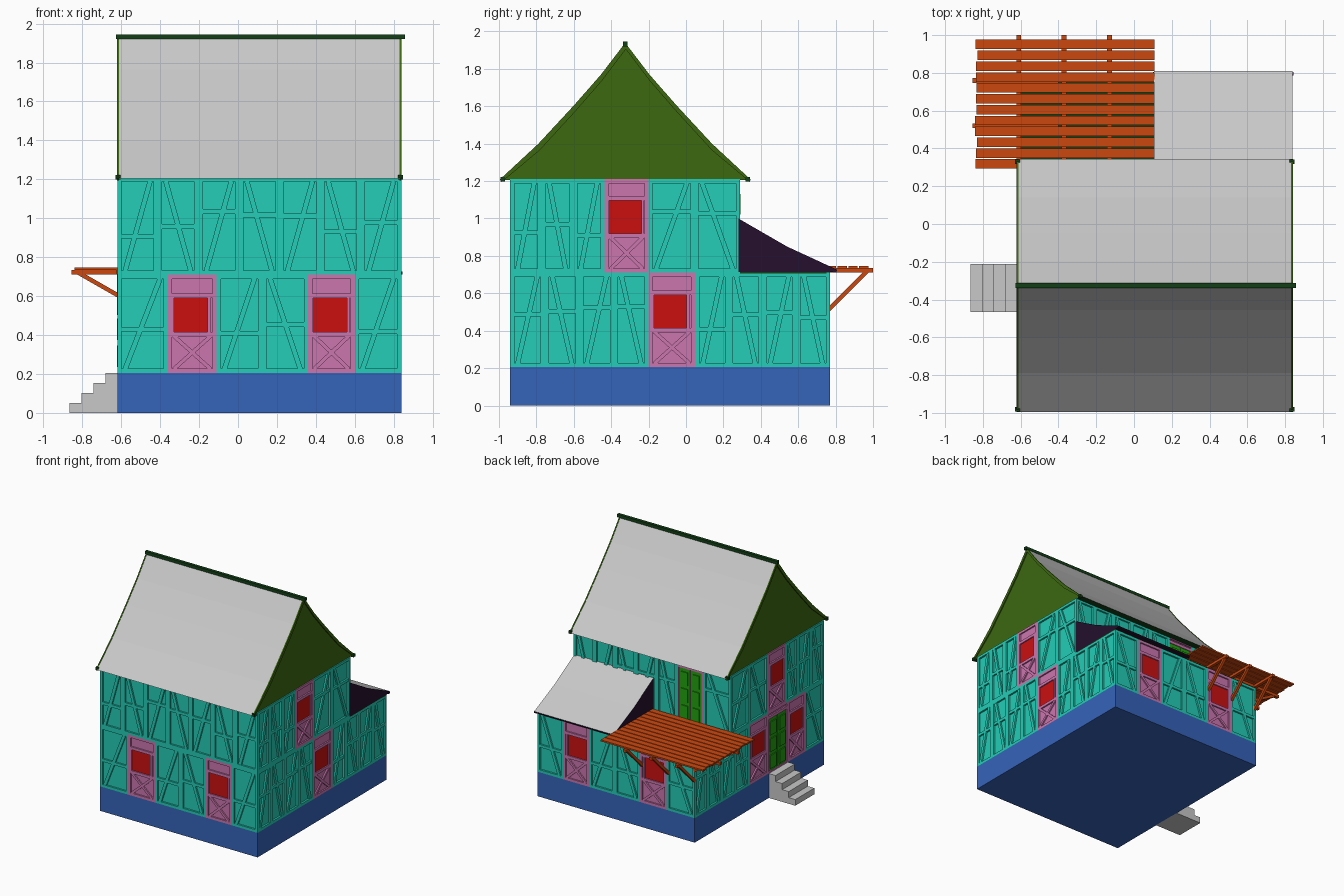
import bpy, bmesh, math, random
from mathutils import Vector, Matrix

random.seed(4)
cube = bpy.data.objects.get("Cube")
if cube:
    bpy.data.objects.remove(cube)

COLOURS = {
    "teal_plaster": (0.018, 0.61, 0.47), "base_blue": (0.036, 0.125, 0.49),
    "panel_pink": (0.60, 0.18, 0.43), "window_red": (0.60, 0.005, 0.005),
    "timber_orange": (0.60, 0.065, 0.005), "gable_green": (0.045, 0.14, 0.005),
    "ridge_green": (0.006, 0.05, 0.008), "leanto_purple": (0.018, 0.005, 0.026),
    "door_green": (0.015, 0.36, 0.005), "tile_grey": (0.58, 0.58, 0.58)}
MATS = {}
for mat_name, rgb in COLOURS.items():
    m = bpy.data.materials.new(mat_name)
    m.use_nodes = True
    m.diffuse_color = (*rgb, 1)
    m.node_tree.nodes["Principled BSDF"].inputs["Base Color"].default_value = (*rgb, 1)
    MATS[mat_name] = m

# Overall extents of the house
X0, X1, Y0, YM, Y1 = -0.62, 0.84, -0.94, 0.29, 0.77
GROUND, FLOOR, EAVE = 0.205, 0.71, 1.21
DEPTH = 0.015          # how far timbers stand out from the plaster


def finish(name, bm, mats):
    bmesh.ops.recalc_face_normals(bm, faces=bm.faces)
    mesh = bpy.data.meshes.new(name)
    bm.to_mesh(mesh)
    bm.free()
    for key in mats:
        mesh.materials.append(MATS[key])
    ob = bpy.data.objects.new(name, mesh)
    bpy.context.collection.objects.link(ob)
    return ob


def add_box(bm, matrix, size, index=0):
    made = bmesh.ops.create_cube(bm, size=1, matrix=matrix @ Matrix.Diagonal((*size, 1)))
    for f in {f for v in made["verts"] for f in v.link_faces}:
        f.material_index = index


def span_box(bm, lo, hi, index=0):
    lo, hi = Vector(lo), Vector(hi)
    add_box(bm, Matrix.Translation((lo + hi) / 2), hi - lo, index)


def box(name, lo, hi, mat):
    bm = bmesh.new()
    span_box(bm, lo, hi)
    return finish(name, bm, [mat])


def add_strut(bm, a, b, width):
    a, b = Vector(a), Vector(b)
    rot = (b - a).to_track_quat("Z", "Y").to_matrix().to_4x4()
    add_box(bm, Matrix.Translation((a + b) / 2) @ rot, (width, width, (b - a).length))


def extrude_x(name, pts, x0, x1, mats, rule=lambda n: 0):
    bm = bmesh.new()
    face = bm.faces.new([bm.verts.new((x0, y, z)) for y, z in pts])
    ext = bmesh.ops.extrude_face_region(bm, geom=[face])["geom"]
    bmesh.ops.translate(bm, vec=(x1 - x0, 0, 0),
                        verts=[v for v in ext if isinstance(v, bmesh.types.BMVert)])
    bmesh.ops.recalc_face_normals(bm, faces=bm.faces)
    for f in bm.faces:
        f.material_index = rule(f.normal)
    return finish(name, bm, mats)


# Timber-framed storeys, built flat as (along wall, outward, up) and then placed
TEAL, PINK, RED, GREEN = range(4)
WALL_MATS = ["teal_plaster", "panel_pink", "window_red", "door_green"]


def plate(bm, u0, u1, z0, z1, out, index):
    span_box(bm, (u0, -DEPTH - 0.004, z0), (u1, out, z1), index)


def brace(bm, u0, z0, u1, z1, index, width=0.026):
    length = math.hypot(u1 - u0, z1 - z0)
    mid = Matrix.Translation(((u0 + u1) / 2, -DEPTH / 2 - 0.001, (z0 + z1) / 2))
    add_box(bm, mid @ Matrix.Rotation(-math.atan2(z1 - z0, u1 - u0), 4, "Y"),
            (length, DEPTH, width), index)


def bay_frame(bm, a, b, z0, z1, index, w=0.022):
    for u in (a, b - w):
        plate(bm, u, u + w, z0, z1, 0, index)
    for z in (z0, z1 - w):
        plate(bm, a, b, z, z + w, 0, index)


def plaster_bay(bm, a, b, z0, z1, flip):
    bay_frame(bm, a, b, z0, z1, TEAL)
    lo, hi = (b - 0.04, a + 0.04) if flip else (a + 0.04, b - 0.04)
    brace(bm, lo, z0 + 0.02, hi, z1 - 0.02, TEAL)
    z = z0 + (z1 - z0) * random.uniform(0.35, 0.65)
    plate(bm, a, b, z, z + 0.024, -0.001, TEAL)


def window_bay(bm, a, b, z0, z1):
    plate(bm, a, b, z0, z1, -0.012, PINK)
    bay_frame(bm, a, b, z0, z1, PINK)
    c, low, high = (a + b) / 2 - 0.008, z0 + 0.21, z0 + 0.385
    plate(bm, c - 0.087, c + 0.087, low, high, -0.009, RED)
    for z in (low - 0.024, high):
        plate(bm, a, b, z, z + 0.024, 0, PINK)
    for u in (c - 0.102, c + 0.087):
        plate(bm, u, u + 0.015, low, high, 0, PINK)
    for s, e in ((a, b), (b, a)):
        t = math.copysign(0.03, e - s)
        brace(bm, s + t, z0 + 0.02, e - t, low - 0.02, PINK, 0.02)


def door_bay(bm, a, b, z0, z1):
    plate(bm, a, b, z0, z1, -0.012, PINK)
    bay_frame(bm, a, b, z0, z1, PINK, 0.012)
    top, c = z0 + 0.45, (a + b) / 2
    plate(bm, a, b, top, top + 0.024, 0, PINK)
    for lo, hi in ((a + 0.015, c - 0.003), (c + 0.003, b - 0.015)):
        plate(bm, lo, hi, z0, top, -0.007, GREEN)
        for i in range(3):
            z = z0 + 0.03 + i * 0.14
            plate(bm, lo + 0.02, hi - 0.02, z, z + 0.11, 0.001, GREEN)


def storey(name, side, u0, u1, z0, z1, bays):
    bm = bmesh.new()
    cursor = u0
    for a, b, kind in bays + [(u1, u1, None)]:
        count = max(1, round((a - cursor) / 0.2))
        step = (a - cursor) / count
        if step > 0.01:
            for i in range(count):
                plaster_bay(bm, cursor + i * step, cursor + (i + 1) * step, z0, z1, i % 2)
        if kind:
            kind(bm, a, b, z0, z1)
        cursor = b
    axis, outward = side
    n = Vector(outward)
    basis = Matrix((Vector(axis), n.normalized(), Vector((0, 0, 1)))).transposed().to_4x4()
    bm.transform(Matrix.Translation(n) @ basis)
    return finish(name, bm, WALL_MATS)


FRONT = ((1, 0, 0), (0, Y0, 0))
BACK = ((1, 0, 0), (0, Y1, 0))
BACK_MAIN = ((1, 0, 0), (0, YM, 0))
LEFT = ((0, 1, 0), (X1, 0, 0))
RIGHT = ((0, 1, 0), (X0, 0, 0))
pair = [(-0.36, -0.11, window_bay), (0.36, 0.6, window_bay)]
gable_window = [(-0.435, -0.2, window_bay)]
entrance = [(-0.69, -0.465, window_bay), (-0.465, -0.2, door_bay), (-0.2, 0.05, window_bay)]
storey("front_wall_lower", FRONT, X0, X1, GROUND, FLOOR, pair)
storey("front_wall_upper", FRONT, X0, X1, FLOOR, EAVE, [])
storey("back_wall_lower", BACK, X0, X1, GROUND, FLOOR, pair)
storey("back_wall_upper", BACK_MAIN, X0, X1, FLOOR, EAVE, [(-0.36, -0.12, door_bay)])
storey("left_wall_lower", LEFT, Y0, Y1, GROUND, FLOOR, [(-0.2, 0.05, window_bay)])
storey("left_wall_upper", LEFT, Y0, YM, FLOOR, EAVE, gable_window)
storey("right_wall_lower", RIGHT, Y0, Y1, GROUND, FLOOR, entrance)
storey("right_wall_upper", RIGHT, Y0, YM, FLOOR, EAVE, gable_window)

# Plaster cores, plinth and terrace floor
d = DEPTH
box("main_core", (X0 + d, Y0 + d, GROUND), (X1 - d, YM - d, EAVE), "teal_plaster")
box("annex_core", (X0 + d, YM - d, GROUND), (X1 - d, Y1 - d, FLOOR - 0.002), "teal_plaster")
box("plinth", (X0, Y0, 0), (X1, Y1, GROUND), "base_blue")
box("terrace_floor", (X0, YM, FLOOR - 0.003), (X1, Y1, FLOOR + 0.004), "ridge_green")

# Main roof with flared slopes, gable ends and bargeboards
RIDGE_Y = -0.325
half = [(0, 1.935), (0.13, 1.765), (0.275, 1.6), (0.465, 1.395), (0.67, 1.205)]
slope = [(RIDGE_Y - o, z) for o, z in reversed(half)] + [(RIDGE_Y + o, z) for o, z in half[1:]]
roof_rule = lambda n: 1 if abs(n.x) > 0.5 else (0 if n.z > 0.1 else 2)
extrude_x("main_roof", slope, X0 + 0.008, X1 - 0.008,
          ["tile_grey", "gable_green", "ridge_green"], roof_rule)
barge = [(y, z + 0.004) for y, z in slope] + [(y * 0.99, z - 0.03) for y, z in reversed(slope)]
barge = [(y, max(z, 1.195)) for y, z in barge]
for side, x in (("right", X0 - 0.001), ("left", X1 - 0.009)):
    extrude_x(side + "_bargeboard", barge, x, x + 0.01, ["gable_green"])
    for end, s in (("front", -1), ("back", 1)):
        y = RIDGE_Y + s * 0.655
        box(f"{side}_{end}_eave_end", (x - 0.008, y - 0.012, 1.198), (x + 0.018, y + 0.012, 1.222),
            "ridge_green")
box("ridge_beam", (X0 - 0.008, RIDGE_Y - 0.013, 1.92), (X1 + 0.018, RIDGE_Y + 0.013, 1.945),
    "ridge_green")

# Lean-to roof
lean = [(YM - 0.01, 1.0), (0.41, 0.925), (0.54, 0.85), (0.67, 0.79), (0.81, 0.725),
        (0.80, 0.713), (YM - 0.01, 0.713)]
extrude_x("leanto_roof", lean, 0.105, X1, ["tile_grey", "leanto_purple", "leanto_purple"], roof_rule)
box("leanto_eave", (0.1, 0.785, 0.71), (X1 + 0.004, 0.805, 0.726), "leanto_purple")

# Slatted deck on joists and braces
bm = bmesh.new()
for i in range(12):
    y = 0.318 + i * 0.0575
    j = random.uniform(-0.006, 0.006)
    span_box(bm, (-0.835 + j, y - 0.025, 0.733), (0.108, y + 0.025, 0.746))
finish("deck_slats", bm, ["timber_orange"])
bm = bmesh.new()
for x in (-0.61, -0.37, -0.13):
    span_box(bm, (x - 0.013, YM, 0.712), (x + 0.013, 1.0, 0.735))
    add_strut(bm, (x, 0.97, 0.72), (x, Y1 - 0.01, 0.51), 0.022)
for y in (0.52, 0.76):
    span_box(bm, (-0.855, y - 0.013, 0.71), (-0.4, y + 0.013, 0.733))
    add_strut(bm, (-0.82, y, 0.72), (X0 + 0.01, y, 0.6), 0.022)
finish("deck_joists", bm, ["timber_orange"])

# Entrance steps
stairs = bmesh.new()
for i in range(4):
    span_box(stairs, (-0.865 + i * 0.061, -0.465, 0), (X0 + 0.002 if i == 3 else -0.804 + i * 0.061, -0.212, 0.051 * (i + 1)))
finish("entrance_steps", stairs, ["tile_grey"])
